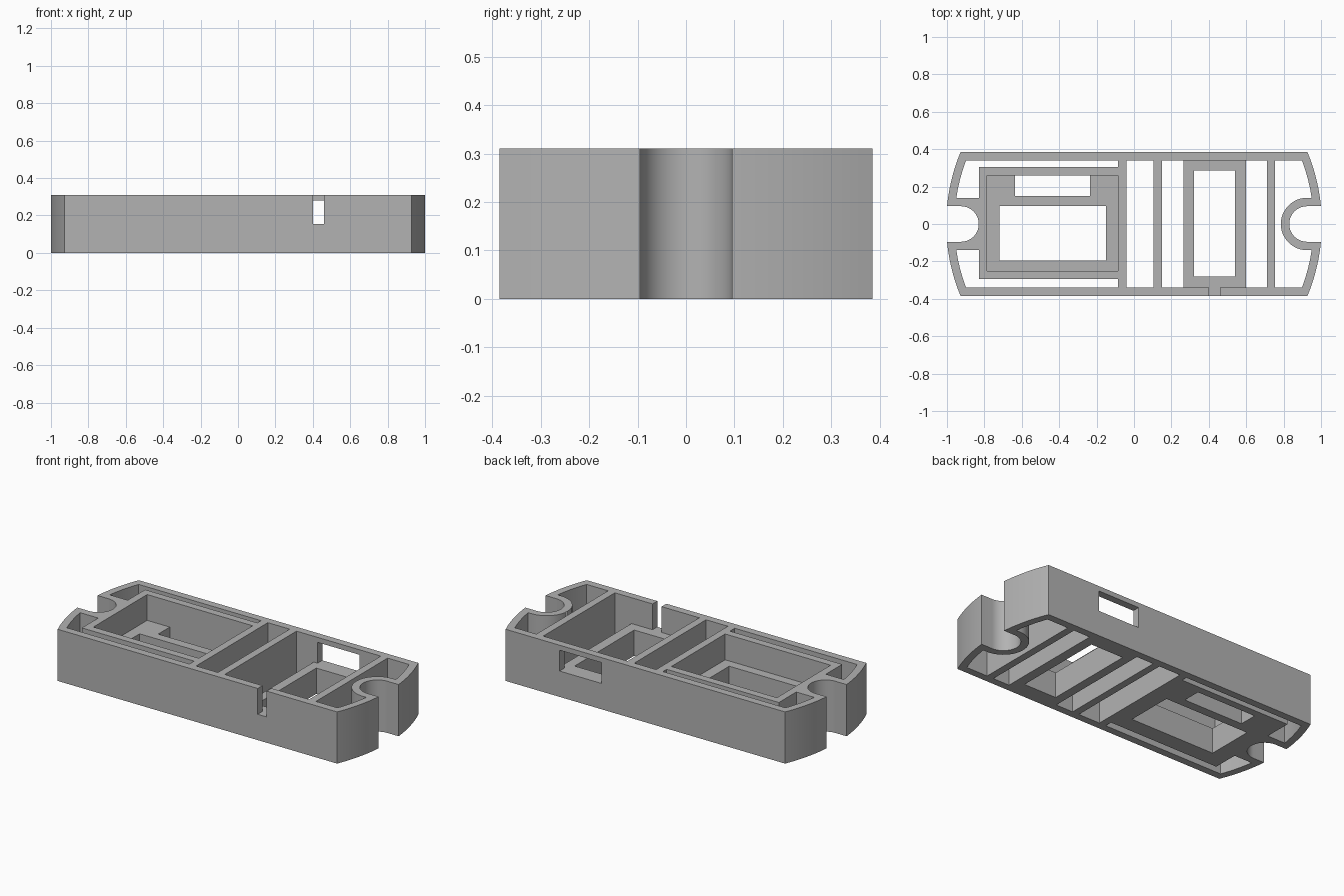
import bpy, bmesh
from math import sqrt, sin, cos, pi

old = bpy.data.objects.get("Cube")
if old:
    bpy.data.objects.remove(old, do_unlink=True)

HEIGHT = 0.31       # full height of the tray
SHELF = 0.155       # height of the raised floors
HALF = 0.385        # half depth
INNER = 0.34        # half depth inside the outer wall
R_OUT, R_IN = 1.004, 0.96   # radii of the bowed ends
HUB = 0.925         # centre of the screw notches
LOW, HIGH = -0.1, 0.5       # range of a cut that goes right through

grey = bpy.data.materials.new("light grey plastic")
grey.use_nodes = True
colour = (0.45, 0.45, 0.45, 1)
grey.diffuse_color = colour
grey.node_tree.nodes["Principled BSDF"].inputs["Base Color"].default_value = colour


def prism(name, points, z0, z1):
    """Extrude a flat outline from z0 to z1."""
    bm = bmesh.new()
    face = bm.faces.new([bm.verts.new((x, y, z0)) for x, y in points])
    top = bmesh.ops.extrude_face_region(bm, geom=[face])["geom"]
    bmesh.ops.translate(bm, vec=(0, 0, z1 - z0),
                        verts=[v for v in top if isinstance(v, bmesh.types.BMVert)])
    bmesh.ops.recalc_face_normals(bm, faces=bm.faces)
    mesh = bpy.data.meshes.new(name)
    bm.to_mesh(mesh)
    bm.free()
    mesh.materials.append(grey)
    obj = bpy.data.objects.new(name, mesh)
    bpy.context.collection.objects.link(obj)
    return obj


def bow(radius, y0, y1, steps=16):
    """Points on the bowed right end between two depths."""
    ys = [y0 + (y1 - y0) * i / steps for i in range(steps + 1)]
    return [(sqrt(radius * radius - y * y), y) for y in ys]


def half_circle(radius, steps=24):
    """Points from -y to +y around the inward side of the right notch."""
    return [(HUB - radius * sin(pi * i / steps), -radius * cos(pi * i / steps))
            for i in range(steps + 1)]


def flip(points):
    return [(-x, y) for x, y in points]


def rect(x0, x1, y0, y1):
    return [(x0, y0), (x1, y0), (x1, y1), (x0, y1)]


# Solid body with bowed ends
end = bow(R_OUT, -HALF, HALF, 32)
tray = prism("tray", end + flip(end)[::-1], 0, HEIGHT)
bpy.context.view_layer.objects.active = tray


def cut(points, z0=LOW, z1=HIGH):
    """Subtract a prism from the tray."""
    cutter = prism("cutter", points, z0, z1)
    cutter.hide_render = True
    mod = tray.modifiers.new("cut", "BOOLEAN")
    mod.operation = "DIFFERENCE"
    mod.solver = "EXACT"
    mod.object = cutter
    bpy.ops.object.modifier_apply(modifier=mod.name)
    bpy.data.objects.remove(cutter, do_unlink=True)


# Screw notches at both ends
notch = [(1.1, -0.095)] + half_circle(0.095) + [(1.1, 0.095)]
cut(notch)
cut(flip(notch))

# Right end pocket wrapping the notch wall
cut([(0.755, -INNER)] + bow(R_IN, -INNER, -0.14) + half_circle(0.14)
    + bow(R_IN, 0.14, INNER) + [(0.755, INNER)])

# Left end pockets and the narrow channels beside the inner frame
for side, frame_y in ((1, 0.305), (-1, -0.295)):
    cut(flip(bow(R_IN, side * 0.14, side * INNER))
        + [(-0.085, side * INNER), (-0.085, frame_y), (-0.83, frame_y), (-0.83, side * 0.14)])

# Open slots between the cross walls
for x0, x1 in ((-0.04, 0.105), (0.15, 0.265), (0.6, 0.71)):
    cut(rect(x0, x1, -INNER, INNER))

# Right compartment above its raised floor, and the floor opening
cut(rect(0.2, 0.65, -INNER, INNER), SHELF)
cut(rect(0.32, 0.54, -0.28, 0.285))

# Left framed compartment, its floor opening and the connector slot
cut(rect(-0.785, -0.085, -0.25, 0.26), SHELF)
cut(rect(-0.72, -0.15, -0.195, 0.095))
cut(rect(-0.635, -0.235, 0.15, 0.26))

# Cable slot in the front wall and window in the back wall
cut(rect(0.4, 0.46, -0.5, -0.3), SHELF)
cut(rect(0.29, 0.57, 0.3, 0.5), SHELF, 0.28)

# Smooth the curved walls, keep the edges sharp
bpy.ops.object.select_all(action="DESELECT")
tray.select_set(True)
bpy.ops.object.shade_smooth_by_angle()
